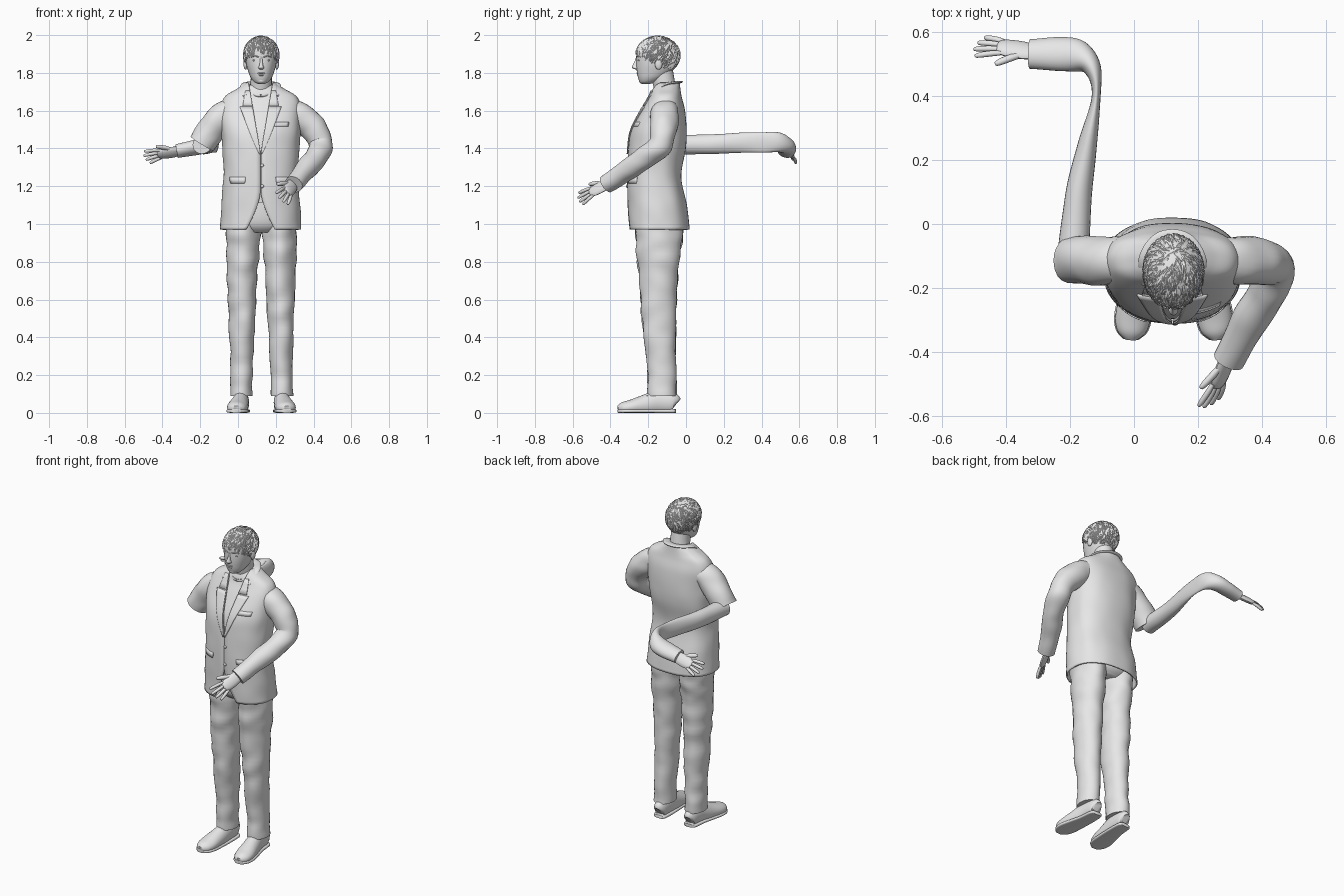
import bpy, bmesh, math, random
from mathutils import Vector, noise

random.seed(4)
cube = bpy.data.objects.get("Cube")
if cube:
    bpy.data.objects.remove(cube)

GREY = bpy.data.materials.new("plain_grey")
GREY.use_nodes = True
GREY.diffuse_color = (0.8, 0.8, 0.8, 1)
GREY.node_tree.nodes["Principled BSDF"].inputs["Base Color"].default_value = (0.8, 0.8, 0.8, 1)
MID = 0.12   # body centre line
X, Y, Z = Vector((1, 0, 0)), Vector((0, 1, 0)), Vector((0, 0, 1))


def finish(name, bm, angle=40, thick=0):
    bmesh.ops.recalc_face_normals(bm, faces=bm.faces)
    mesh = bpy.data.meshes.new(name)
    bm.to_mesh(mesh)
    bm.free()
    obj = bpy.data.objects.new(name, mesh)
    bpy.context.collection.objects.link(obj)
    mesh.materials.append(GREY)
    if thick:
        mod = obj.modifiers.new("thickness", "SOLIDIFY")
        mod.thickness, mod.offset = thick, 0
    if angle:
        bpy.ops.object.select_all(action="DESELECT")
        obj.select_set(True)
        bpy.context.view_layer.objects.active = obj
        bpy.ops.object.shade_smooth_by_angle(angle=math.radians(angle))
    return obj


def spline(keys, n):
    """Smooth curve through key tuples of any length."""
    out = []
    for i in range(len(keys) - 1):
        a, b, c, d = (keys[max(0, min(len(keys) - 1, i + k))] for k in (-1, 0, 1, 2))
        for s in range(n):
            t = s / n
            out.append([q + t / 2 * (r - p + t * (2*p - 5*q + 4*r - s4 + t * (3*q - 3*r + s4 - p)))
                        for p, q, r, s4 in zip(a, b, c, d)])
    return out + [list(keys[-1])]


def skin(bm, rings, loop=True, caps=True):
    rows = [[bm.verts.new(p) for p in ring] for ring in rings]
    for r, q in zip(rows, rows[1:]):
        for i in range(len(r) if loop else len(r) - 1):
            j = (i + 1) % len(r)
            bm.faces.new((r[i], r[j], q[j], q[i]))
    if caps:
        bm.faces.new(rows[0])
        bm.faces.new(rows[-1])


def tube_rings(keys, ref, n, seg, flat=False, fold=0, power=1):
    """Elliptic rings along keys of (x, y, z, half width, half depth)."""
    pts, rings, side = spline(keys, n), [], ref.copy()
    for i, (x, y, z, w, h) in enumerate(pts):
        tan = Vector(pts[min(i + 1, len(pts) - 1)][:3]) - Vector(pts[max(i - 1, 0)][:3])
        tan = Z if flat else tan.normalized()
        side = (side - tan * side.dot(tan)).normalized()
        up, ring = tan.cross(side), []
        for k in range(seg):
            a = math.tau * k / seg
            c, s = (math.copysign(abs(v) ** power, v) for v in (math.cos(a), math.sin(a)))
            off = side * (w * c) + up * (h * s)
            p = Vector((x, y, z)) + off
            ring.append(p + off * fold * noise.noise(Vector((p.x * 9, p.y * 9, p.z * 14))))
        rings.append(ring)
    return rings


def tube(name, keys, ref=X, n=5, seg=24, angle=50, **opts):
    bm = bmesh.new()
    skin(bm, tube_rings(keys, ref, n, seg, **opts))
    return finish(name, bm, angle)


def ball(name, pos, size):
    bm = bmesh.new()
    bmesh.ops.create_uvsphere(bm, u_segments=16, v_segments=10, radius=1)
    for v in bm.verts:
        v.co = Vector([p + c * s for p, c, s in zip(pos, v.co, size)])
    return finish(name, bm)


# Jacket body: keys of height, centre y, half width, half depth
BODY = spline([(.97, -.142, .212, .158), (1.1, -.152, .204, .153), (1.25, -.168, .192, .139),
               (1.4, -.153, .2, .148), (1.5, -.143, .207, .142), (1.6, -.122, .212, .113),
               (1.67, -.11, .19, .084), (1.71, -.106, .128, .073), (1.745, -.1, .072, .063)], 6)
POW = 0.87


def opening(z):
    if z > 1.38:
        return (z - 1.38) * .17 + .001
    return .001 + .075 * (max(0, 1.17 - z) / .2) ** 1.5


def front_y(x, z):
    for a, b in zip(BODY, BODY[1:]):
        if a[0] <= z <= b[0]:
            t = (z - a[0]) / (b[0] - a[0])
            cy, w, h = (p + (q - p) * t for p, q in zip(a[1:], b[1:]))
            return cy - h * max(0, 1 - abs((x - MID) / w) ** (2 / POW)) ** (POW / 2)


bm, rings = bmesh.new(), []
for z, cy, w, h in BODY:
    a0 = math.asin(min(1, opening(z) / w) ** (1 / POW))
    ring = []
    for k in range(65):
        a = a0 + (math.tau - 2 * a0) * k / 64
        s, c = (math.copysign(abs(v) ** POW, v) for v in (math.sin(a), math.cos(a)))
        ripple = 1 + .03 * noise.noise(Vector((s * 2, c * 2, z * 8))) * min(1, abs(s) * 2)
        ring.append((MID + w * s * ripple, cy - h * c * ripple, z))
    rings.append(ring)
skin(bm, rings, loop=False, caps=False)
finish("jacket_body", bm, 50, .008)

# Shirt and neckline
tube("shirt", [(MID, cy, z - .01, w * .93, h * .92) for z, cy, w, h in BODY if z > 1.12],
     n=1, flat=True, seg=40, power=POW)
neckline = [(MID + .062 * math.sin(a), -.118 - .066 * math.cos(a), 1.705 - .025 * math.cos(a), .006, .008)
            for a in (math.tau * k / 24 for k in range(25))]
tube("shirt_neckline", neckline, n=1, seg=8)


# Thin plates that follow the jacket front: rows of height, inner and outer offset
def front_plate(name, rows, sign, lift=.008):
    bm, grid = bmesh.new(), []
    for z, a, b in rows:
        xs = [MID + sign * (a + (b - a) * k / 6) for k in range(7)]
        grid.append([(x, front_y(x, z) - lift, z) for x in xs])
    skin(bm, grid, loop=False, caps=False)
    return finish(name, bm, 40, .006)


for sign, tag in ((1, "left"), (-1, "right")):
    rows = []
    for k in range(13):
        z = 1.37 + .25 * k / 12
        rows.append((z, opening(z), opening(z) + .006 + .062 * (k / 12) ** .8))
    front_plate(tag + "_lapel", rows, sign)
    rows = [(z, opening(z), opening(z) + .052 - (z - 1.625) * .35) for z in (1.625, 1.65, 1.68, 1.705)]
    front_plate(tag + "_collar_leaf", rows, sign)
    front_plate(tag + "_pocket_flap", [(1.215, .085, .158), (1.23, .08, .162), (1.248, .08, .162)], sign, .005)
front_plate("breast_pocket", [(1.515, .07, .145), (1.54, .07, .15)], 1, .004)
tube("collar", [(.045, -.19, 1.68, .006, .02), (.036, -.12, 1.735, .007, .024), (.07, -.06, 1.748, .007, .026),
                (MID, -.042, 1.75, .007, .026), (.17, -.06, 1.748, .007, .026),
                (.204, -.12, 1.735, .007, .024), (.195, -.19, 1.68, .006, .02)], ref=Y, seg=12)
for z in (1.2, 1.31):
    ball("jacket_button", (MID + .008, front_y(MID, z) - .005, z), (.009, .005, .009))

# Sleeves
tube("left_sleeve", [(.25, -.11, 1.6, .07, .072), (.33, -.115, 1.565, .076, .078), (.4, -.12, 1.505, .07, .072),
                     (.438, -.135, 1.42, .064, .064), (.415, -.21, 1.355, .06, .06),
                     (.355, -.31, 1.285, .056, .054), (.295, -.425, 1.21, .05, .05)],
     ref=Y, n=8, fold=.13)
tube("right_upper_sleeve", [(-.01, -.11, 1.6, .07, .072), (-.085, -.115, 1.565, .076, .078),
                            (-.145, -.115, 1.495, .077, .077), (-.19, -.11, 1.425, .072, .076)],
     ref=Y, n=8, fold=.13)
tube("right_stretched_sleeve", [(-.19, -.1, 1.42, .05, .05), (-.172, .1, 1.422, .041, .052),
                                (-.145, .25, 1.428, .03, .053), (-.118, .4, 1.432, .014, .054),
                                (-.13, .485, 1.432, .028, .052), (-.175, .522, 1.418, .05, .045),
                                (-.24, .53, 1.402, .053, .04), (-.325, .53, 1.386, .048, .036)],
     n=8, fold=.06)


# Hands: spread points from the little finger to the thumb
def hand(tag, wrist, aim, spread, bend):
    wrist, aim, bend = Vector(wrist), Vector(aim).normalized(), Vector(bend)
    spread = Vector(spread)
    spread = (spread - aim * spread.dot(aim)).normalized()

    def part(name, start, way, length, w, h, curl):
        keys = []
        for t, f in ((0, .8), (.35, 1), (.75, .95), (.95, .7), (1, .3)):
            p = start + way * length * t + bend * curl * t * t
            keys.append((*p, w * f, h * f))
        tube(tag + name, keys, ref=spread, n=3, seg=12)

    part("_palm", wrist - aim * .03, aim, .125, .037, .016, 0)
    for i, size in enumerate((.068, .082, .088, .08)):
        o = i - 1.5
        part("_finger", wrist + aim * .078 + spread * o * .018, (aim + spread * o * .16).normalized(),
             size, .0095, .009, .012)
    part("_thumb", wrist + aim * .015 + spread * .022, (aim + spread * .65).normalized(), .085, .012, .011, .012)


hand("left_hand", (.287, -.43, 1.205), (-.3, -.83, -.42), (-.6, -.1, .7), (-.7, 0, -.7))
hand("right_hand", (-.335, .54, 1.382), (-1, .15, -.15), (0, -.65, .7), (0, -.7, -.7))

# Trousers and shoes, mirrored about the stance line
tube("trouser_seat", [(MID, -.14, .955, .12, .09), (MID, -.14, .99, .175, .122), (MID, -.145, 1.06, .188, .13),
                      (MID, -.155, 1.2, .175, .12)], flat=True, seg=32)
for sign, tag in ((1, "left"), (-1, "right")):
    def leg_x(o):
        return .124 + sign * o

    tube(tag + "_trouser_leg",
         [(leg_x(o), y, z, w, h) for o, y, z, w, h in
          ((.097, -.142, 1.05, .088, .122), (.097, -.14, .95, .09, .124), (.1, -.145, .8, .084, .111),
           (.101, -.145, .6, .074, .096), (.102, -.138, .4, .066, .085), (.106, -.127, .2, .058, .076),
           (.107, -.126, .09, .058, .077))], n=8, flat=True, fold=.12, seg=28)
    last = [(.105, -.053, .045, .022, .03), (.105, -.07, .052, .037, .055), (.108, -.15, .055, .043, .062),
            (.117, -.22, .04, .05, .055), (.127, -.29, .03, .055, .04), (.132, -.335, .024, .045, .032),
            (.134, -.36, .02, .02, .018)]
    shoe = tube(tag + "_shoe", [(leg_x(o), *k) for o, *k in last])
    sole = tube(tag + "_shoe_sole", [(leg_x(o), y, .01, w + .004, .01) for o, y, z, w, h in last], power=.5)
    for v in shoe.data.vertices:
        v.co.z = max(v.co.z, .008)
    for k in range(4):
        y, z = -.205 - k * .02, .098 - k * .008
        tube(tag + "_shoe_lace", [(leg_x(.118) + d, y, z - abs(d) * .4, .004, .004)
                                  for d in (-.024, 0, .024)], ref=Y, seg=8)

# Neck and head
FACE = MID + .003
tube("neck", [(MID, -.1, 1.64, .066, .058), (MID, -.108, 1.7, .06, .058), (FACE, -.12, 1.76, .056, .06),
              (FACE, -.13, 1.82, .055, .06)], flat=True)
tube("head", [(FACE, y, z, w, h) for y, z, w, h in
              ((-.212, 1.742, .018, .022), (-.2, 1.752, .038, .045), (-.182, 1.775, .056, .072),
               (-.168, 1.805, .068, .092), (-.16, 1.84, .078, .103), (-.157, 1.88, .084, .106),
               (-.153, 1.92, .086, .108), (-.151, 1.955, .072, .092), (-.15, 1.978, .045, .06),
               (-.15, 1.986, .012, .02))], flat=True, seg=32, power=.95)
tube("nose", [(FACE, -.256, 1.818, .008, .01), (FACE, -.265, 1.826, .016, .019), (FACE, -.266, 1.838, .011, .018),
              (FACE, -.261, 1.86, .007, .012), (FACE, -.255, 1.885, .006, .009)], flat=True, seg=12)
ball("upper_lip", (FACE, -.252, 1.799), (.021, .011, .005))
ball("lower_lip", (FACE, -.25, 1.789), (.018, .011, .006))
ball("chin", (FACE, -.228, 1.76), (.026, .022, .018))
for s in (-1, 1):
    ball("eye", (FACE + s * .033, -.247, 1.866), (.014, .009, .006))
    tube("eyebrow", [(FACE + s * o, y, z, .004, .003) for o, y, z in
                     ((.013, -.262, 1.884), (.033, -.256, 1.889), (.052, -.24, 1.884))], ref=Y, seg=8)
    ball("ear", (FACE + s * .083, -.145, 1.848), (.011, .02, .031))

# Hair: a scalp cap covered in short tapered locks
CORE, SIZE = Vector((FACE, -.149, 1.893)), Vector((.091, .113, .098))


def hairline(y):
    t = (y + .265) / .23
    return 1.945 - .13 * max(0, min(1, t)) ** .8


def scalp(d, grow=1.0):
    return CORE + Vector([a * b * grow for a, b in zip(d, SIZE)])


bm = bmesh.new()
bmesh.ops.create_uvsphere(bm, u_segments=40, v_segments=28, radius=1)
for v in bm.verts:
    v.co = scalp(v.co)
bmesh.ops.delete(bm, geom=[f for f in bm.faces if f.calc_center_median().z <
                           hairline(f.calc_center_median().y)], context="FACES")
finish("scalp_hair", bm, 40, .004)

bm = bmesh.new()
crown = Vector((.1, .45, .9)).normalized()
while len(bm.verts) < 14000:
    d = Vector([random.gauss(0, 1) for _ in range(3)]).normalized()
    if scalp(d).z < hairline(scalp(d).y):
        continue
    flow = d - crown + Vector([random.uniform(-.3, .3) for _ in range(3)])
    flow = (flow - d * flow.dot(d)).normalized()
    keys = [(*scalp((d + flow * t).normalized(), g), w, w * .6)
            for t, g, w in ((0, .99, .004), (.18, 1.045, .005), (.4, 1.04, .001))]
    skin(bm, tube_rings(keys, flow.cross(d), 2, 4))
finish("hair_locks", bm, 0)
